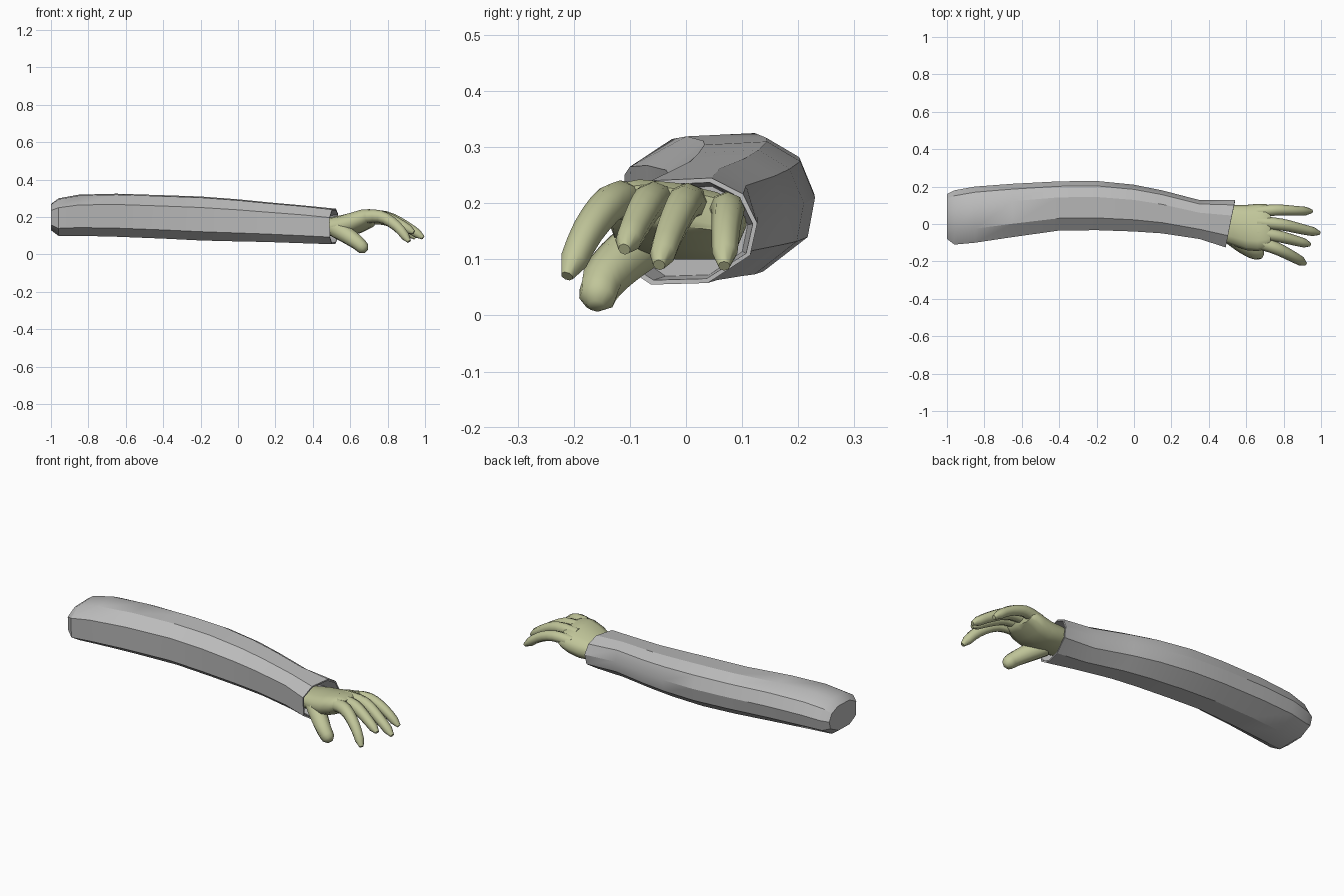
import bpy, bmesh, math
from mathutils import Vector

cube = bpy.data.objects.get("Cube")
if cube:
    bpy.data.objects.remove(cube, do_unlink=True)


def material(name, color):
    m = bpy.data.materials.new(name)
    m.use_nodes = True
    m.diffuse_color = color
    m.node_tree.nodes["Principled BSDF"].inputs["Base Color"].default_value = color
    return m


GREY = material("sleeve grey", (0.5, 0.5, 0.5, 1))
GREEN = material("pale green skin", (0.53, 0.56, 0.32, 1))


def loft(name, rings, mat, angle):
    """Skin a list of equal point rings and close both ends."""
    bm = bmesh.new()
    loops = [[bm.verts.new(p) for p in ring] for ring in rings]
    n = len(loops[0])
    for a, b in zip(loops, loops[1:]):
        for i in range(n):
            j = (i + 1) % n
            bm.faces.new((a[i], a[j], b[j], b[i]))
    bm.faces.new(loops[0])
    bm.faces.new(loops[-1])
    bmesh.ops.recalc_face_normals(bm, faces=bm.faces)
    mesh = bpy.data.meshes.new(name)
    bm.to_mesh(mesh)
    bm.free()
    mesh.materials.append(mat)
    ob = bpy.data.objects.new(name, mesh)
    bpy.context.collection.objects.link(ob)
    bpy.ops.object.select_all(action="DESELECT")
    ob.select_set(True)
    bpy.context.view_layer.objects.active = ob
    bpy.ops.object.shade_smooth_by_angle(angle=math.radians(angle))
    return ob


def section(profile, x, y0, y1, z0, z1, skew=0, tilt=0):
    """Fit a unit profile to a box, with a slanted or tilted plane."""
    cy, cz, hy, hz = (y0 + y1) / 2, (z0 + z1) / 2, (y1 - y0) / 2, (z1 - z0) / 2
    return [(x + skew * u, cy + hy * u, cz + hz * v + tilt * u) for u, v in profile]


# Sleeve: faceted tube with a slanted open cuff
FACETED = [(-.5, .95), (.35, 1), (.8, .7), (1, .15), (.9, -.45),
           (.3, -.97), (-.5, -1), (-.96, -.6), (-1, .5)]
sleeve_sections = [
    (-1, -.08, .16, .13, .27), (-.96, -.11, .18, .10, .30),
    (-.85, -.10, .20, .10, .32), (-.65, -.07, .215, .095, .325),
    (-.4, -.035, .228, .085, .317), (-.2, -.033, .23, .075, .31),
    (0, -.04, .21, .07, .295), (.15, -.05, .18, .067, .28),
    (.35, -.08, .128, .06, .262), (.515, -.125, .127, .055, .245, .025),
    (.515, -.117, .119, .063, .237, .025), (.42, -.085, .11, .07, .23)]
loft("sleeve", [section(FACETED, *s) for s in sleeve_sections], GREY, 32)

# Palm: rounded, tilted block that widens towards the knuckles
ROUND = []
for k in range(12):
    a = math.tau * k / 12
    c, s = math.cos(a), math.sin(a)
    ROUND.append((math.copysign(abs(c) ** .8, c), math.copysign(abs(s) ** .8, s)))
palm_sections = [
    (.44, -.08, .08, .10, .19), (.53, -.115, .10, .10, .205),
    (.60, -.14, .102, .10, .222, 0, -.012), (.66, -.145, .108, .12, .236, 0, -.018),
    (.705, -.135, .107, .145, .236, 0, -.02), (.73, -.12, .095, .16, .225, 0, -.02)]
loft("palm", [section(ROUND, *s) for s in palm_sections], GREEN, 60)


def digit(name, points, r0, r1, sides=8):
    """Tapered tube along a smooth path with a rounded tip."""
    p = [Vector(q) for q in points]
    p = [2 * p[0] - p[1]] + p + [2 * p[-1] - p[-2]]
    path = []
    for i in range(1, len(p) - 2):
        a, b, c, d = p[i - 1:i + 3]
        for k in range(3):
            t = k / 3
            path.append(.5 * (2 * b + (c - a) * t + (2 * a - 5 * b + 4 * c - d) * t * t
                              + (3 * b - a - 3 * c + d) * t ** 3))
    path.append(p[-2])
    rings, last = [], len(path) - 1
    for i, q in enumerate(path):
        way = (path[min(i + 1, last)] - path[max(i - 1, 0)]).normalized()
        side = way.cross(Vector((0, 0, 1))).normalized()
        up = side.cross(way)
        r = r0 + (r1 - r0) * (i / last) ** 1.5
        if i == last:
            r *= .5
        rings.append([q + r * (side * math.cos(math.tau * k / sides)
                               + up * math.sin(math.tau * k / sides)) for k in range(sides)])
    loft(name, rings, GREEN, 60)


# Fingers and thumb
digit("index_finger", [(.66, -.095, .2), (.76, -.13, .203), (.85, -.175, .15), (.915, -.212, .07)], .036, .023)
digit("middle_finger", [(.66, -.045, .205), (.77, -.065, .203), (.86, -.088, .165), (.94, -.11, .118)], .034, .022)
digit("ring_finger", [(.66, .01, .2), (.79, -.003, .2), (.9, -.028, .15), (.99, -.048, .09)], .034, .022)
digit("little_finger", [(.66, .065, .18), (.76, .075, .19), (.86, .071, .155), (.95, .068, .088)], .032, .021)
digit("thumb", [(.52, -.06, .14), (.59, -.115, .098), (.645, -.15, .058), (.685, -.16, .017)], .05, .03)
